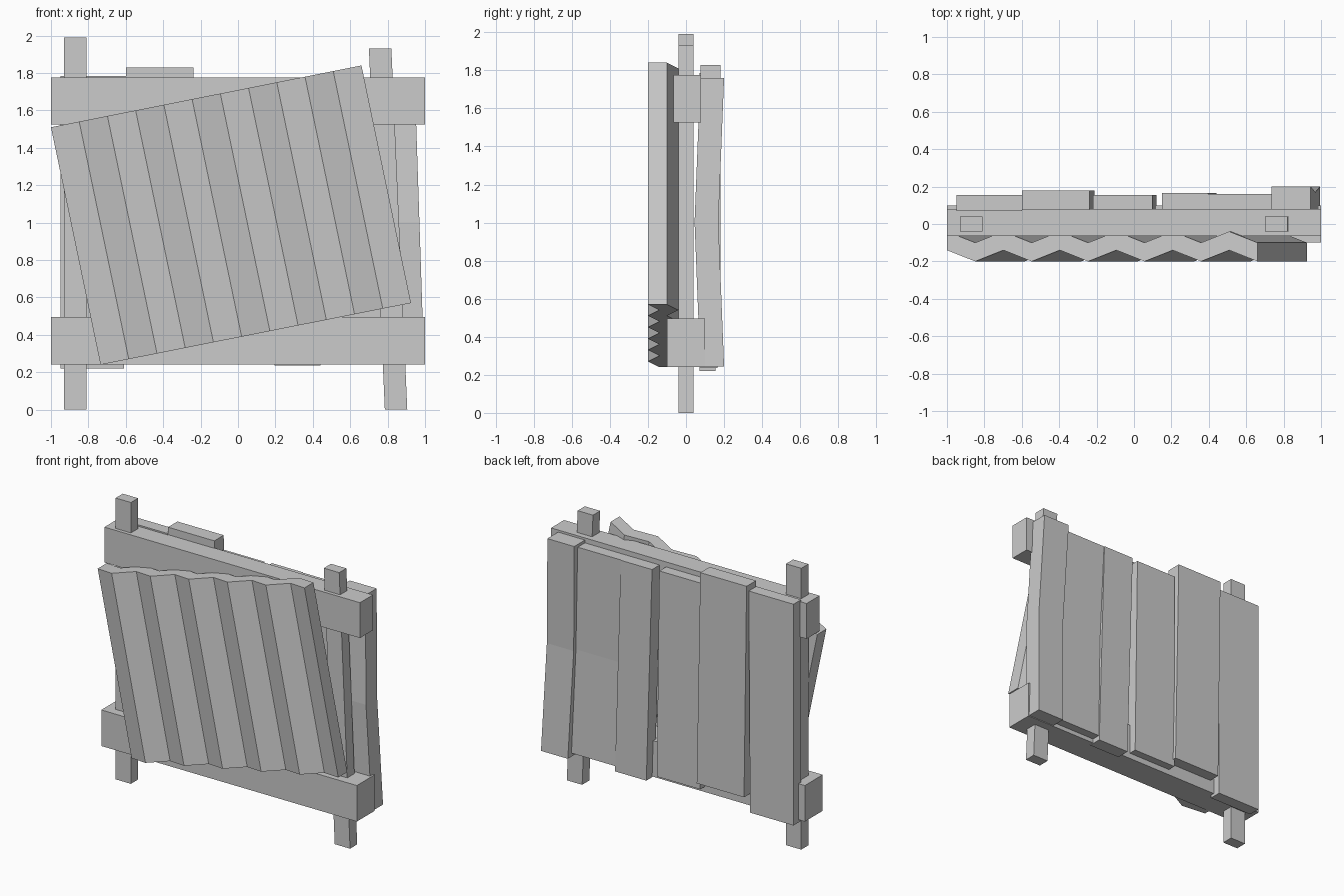
import bpy, bmesh

if "Cube" in bpy.data.objects:
    bpy.data.objects.remove(bpy.data.objects["Cube"])


def make_object(name, bm):
    bmesh.ops.recalc_face_normals(bm, faces=bm.faces[:])
    mesh = bpy.data.meshes.new(name)
    bm.to_mesh(mesh)
    bm.free()
    obj = bpy.data.objects.new(name, mesh)
    bpy.context.collection.objects.link(obj)
    return obj


def loft(name, rings):
    """Closed solid through matching rings of points."""
    bm = bmesh.new()
    vs = [[bm.verts.new(p) for p in ring] for ring in rings]
    n = len(rings[0])
    for a, b in zip(vs, vs[1:]):
        for i in range(n):
            j = (i + 1) % n
            bm.faces.new((a[i], a[j], b[j], b[i]))
    bm.faces.new(vs[0])
    bm.faces.new(vs[-1])
    return make_object(name, bm)


def beam(name, bottom, top, y0, y1, z0, z1, bow=0.0):
    """Upright beam with its own x range at each end; bow shifts the middle in y."""
    rings = []
    steps = (0, 0.5, 1) if bow else (0, 1)
    for t in steps:
        xa, xb = (b + (a - b) * t for b, a in zip(bottom, top))
        z = z0 + (z1 - z0) * t
        d = bow if t == 0.5 else 0.0
        rings.append([(xa, y0 + d, z), (xb, y0 + d, z), (xb, y1 + d, z), (xa, y1 + d, z)])
    return loft(name, rings)


# Posts: one straight, one leaning
beam("left_post", (-0.93, -0.81), (-0.93, -0.81), -0.04, 0.04, 0, 1.99)
beam("right_post", (0.785, 0.905), (0.70, 0.82), -0.04, 0.04, 0, 1.93)

# Horizontal rails
beam("top_rail", (-1, 1), (-1, 1), -0.065, 0.08, 1.525, 1.775)
beam("bottom_rail", (-1, 1), (-1, 1), -0.10, 0.10, 0.24, 0.495)

# Back planks: bottom x range, top x range, y0, y1, z0, z1, bow
planks = [
    ((-0.95, -0.61), (-0.95, -0.60), 0.07, 0.155, 0.22, 1.785, 0),
    ((-0.58, -0.21), (-0.60, -0.238), 0.075, 0.18, 0.33, 1.828, 0),
    ((-0.22, 0.12), (-0.22, 0.10), 0.07, 0.155, 0.28, 1.74, 0),
    ((0.195, 0.44), (0.15, 0.395), 0.07, 0.165, 0.235, 1.74, 0),
    ((0.44, 0.79), (0.395, 0.735), 0.075, 0.16, 0.27, 1.74, -0.015),
    ((0.785, 0.995), (0.735, 0.945), 0.075, 0.20, 0.245, 1.76, -0.03),
]
for i, p in enumerate(planks):
    beam(f"plank_{i + 1}", *p)

# Tilted corrugated sheet: zigzag strip between top and bottom edges
FOLDS = 11
rings = []
for i in range(FOLDS + 1):
    t = i / FOLDS
    front = -0.20 if i % 2 else -0.14
    back = front + 0.10
    xt, zt = -1.0 + 1.66 * t, 1.51 + 0.33 * t
    xb, zb = -0.735 + 1.66 * t, 0.24 + 0.33 * t
    rings.append([(xt, front, zt), (xb, front, zb), (xb, back, zb), (xt, back, zt)])
loft("corrugated_sheet", rings)
